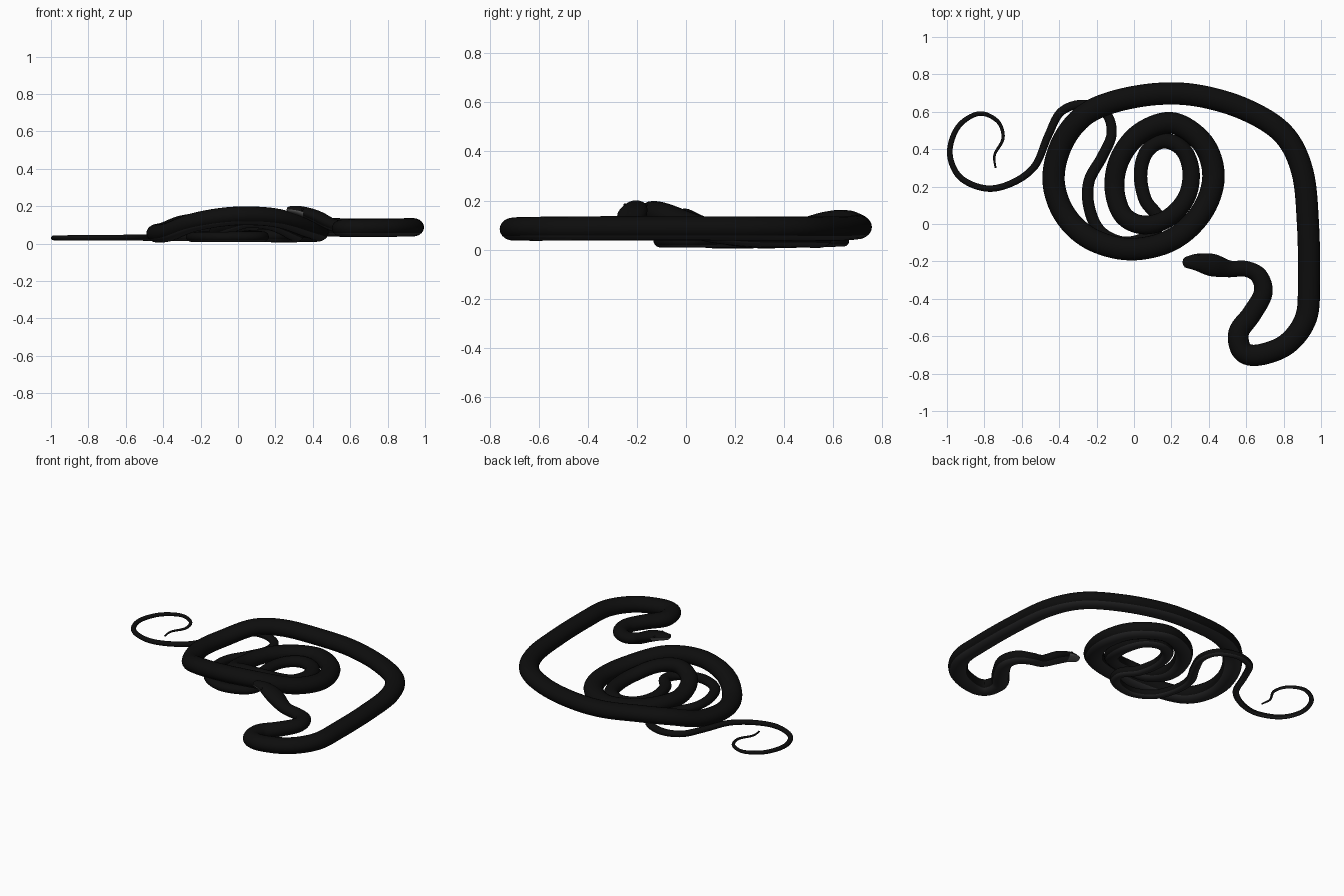
import bpy, bmesh, math
from mathutils import Vector

if "Cube" in bpy.data.objects:
    bpy.data.objects.remove(bpy.data.objects["Cube"])

# Centreline seen from above, head to tail tip
PATH = [(.28, -.205), (.34, -.205), (.42, -.22), (.51, -.24), (.60, -.24), (.67, -.28),
        (.69, -.37), (.63, -.48), (.56, -.58), (.58, -.68), (.67, -.70), (.82, -.64),
        (.92, -.50), (.935, -.30), (.93, .0), (.90, .28), (.80, .48), (.60, .61),
        (.35, .685), (.12, .695), (-.12, .65), (-.28, .57), (-.39, .42), (-.43, .23),
        (-.37, .05), (-.23, -.08), (-.02, -.135), (.20, -.085), (.36, .06), (.425, .25),
        (.37, .43), (.21, .54), (.04, .49), (-.07, .36), (-.105, .20), (-.06, .05),
        (.05, -.005), (.18, .03), (.28, .14), (.305, .28), (.26, .40), (.16, .445),
        (.07, .39), (.035, .27), (.06, .13), (.13, .03), (.09, -.06), (-.05, -.10),
        (-.18, -.04), (-.24, .09), (-.24, .23), (-.17, .36), (-.12, .48), (-.15, .59),
        (-.27, .64), (-.39, .60), (-.46, .47), (-.53, .31), (-.65, .22), (-.79, .19),
        (-.93, .25), (-.985, .38), (-.94, .52), (-.83, .59), (-.73, .55), (-.70, .46),
        (-.745, .37), (-.74, .30)]
# (path index, value) keys
HEIGHT = [(0, .182), (1, .172), (2, .143), (3, .098), (4, .08), (8, .082), (13, .087),
          (17, .085), (19, .095), (20, .112), (21, .105), (22, .065), (23, .055), (24, .062),
          (25, .115), (26, .147), (27, .138), (28, .088), (29, .062), (31, .055), (34, .055),
          (35, .09), (36, .125), (37, .11), (38, .065), (39, .045), (43, .038), (48, .035),
          (67, .028)]
RADIUS = [(0, .03), (1, .047), (2, .06), (3, .045), (4, .042), (6, .05), (8, .055), (12, .059),
          (29, .06), (32, .056), (36, .05), (39, .046), (43, .036), (50, .03), (54, .024),
          (58, .018), (62, .014), (67, .005)]
FLAT = [(0, .6), (1, .58), (2, .58), (3, .75), (4, .83), (67, .85)]
SIDES, STEPS = 20, 8


def key(keys, i):
    for (a, va), (b, vb) in zip(keys, keys[1:]):
        if i <= b:
            return va + (vb - va) * (i - a) / (b - a)
    return keys[-1][1]


def catmull(a, b, c, d, t):
    return 0.5 * (2 * b + (c - a) * t + (2 * a - 5 * b + 4 * c - d) * t * t
                  + (3 * b - a - 3 * c + d) * t ** 3)


def material(name, rgb):
    m = bpy.data.materials.new(name)
    m.diffuse_color = (*rgb, 1)
    m.use_nodes = True
    m.node_tree.nodes["Principled BSDF"].inputs["Base Color"].default_value = m.diffuse_color
    return m


black = material("black_scales", (.004, .004, .004))
belly = material("dark_grey_belly", (.02, .02, .021))
chin = material("grey_chin", (.09, .09, .09))

# Smooth samples of position, radius and flattening
ctrl = [(Vector((x, y, key(HEIGHT, i))), key(RADIUS, i), key(FLAT, i))
        for i, (x, y) in enumerate(PATH)]
samples = []
last = len(ctrl) - 1
for i in range(last):
    q = [ctrl[min(max(i + k, 0), last)] for k in (-1, 0, 1, 2)]
    for s in range(STEPS):
        samples.append([catmull(*[c[n] for c in q], s / STEPS) for n in range(3)])
samples.append(list(ctrl[-1]))


# Swept body with rounded snout and pointed tail
bm = bmesh.new()
rings = []


def ring(p, r, flat, tangent):
    side = tangent.cross(Vector((0, 0, 1))).normalized()
    up = side.cross(tangent).normalized()
    return [bm.verts.new(p + side * r * math.cos(a) + up * r * flat * math.sin(a))
            for a in (2 * math.pi * k / SIDES for k in range(SIDES))]


head_dir = (samples[1][0] - samples[0][0]).normalized()
p0, r0, f0 = samples[0]
for ang in (75, 55, 30):
    a = math.radians(ang)
    rings.append(ring(p0 - head_dir * .02 * math.sin(a), r0 * math.cos(a), f0, head_dir))
cap = len(rings)
for i, (p, r, f) in enumerate(samples):
    t = samples[min(i + 1, len(samples) - 1)][0] - samples[max(i - 1, 0)][0]
    rings.append(ring(p, r, f, t.normalized()))

for i, (a, b) in enumerate(zip(rings, rings[1:])):
    for k in range(SIDES):
        f = bm.faces.new((a[k], a[(k + 1) % SIDES], b[(k + 1) % SIDES], b[k]))
        low = math.sin(2 * math.pi * (k + .5) / SIDES)
        # chin under the snout, belly band along the underside
        if low < 0 and i < cap + STEPS * 1.2:
            f.material_index = 2
        elif low < -.5:
            f.material_index = 1
bm.faces.new(rings[0])
bm.faces.new(rings[-1])
bmesh.ops.recalc_face_normals(bm, faces=bm.faces)
for f in bm.faces:
    f.smooth = True
mesh = bpy.data.meshes.new("snake_body")
bm.to_mesh(mesh)
bm.free()
for m in (black, belly, chin):
    mesh.materials.append(m)
bpy.context.collection.objects.link(bpy.data.objects.new("snake_body", mesh))

# Small eyes on the sides of the head
for name, sign in (("left_eye", -1), ("right_eye", 1)):
    bpy.ops.mesh.primitive_uv_sphere_add(segments=12, ring_count=8, radius=.007,
                                         location=(.345, -.206 + sign * .042, .182))
    eye = bpy.context.object
    eye.name = name
    eye.data.materials.append(black)
    bpy.ops.object.shade_smooth()
